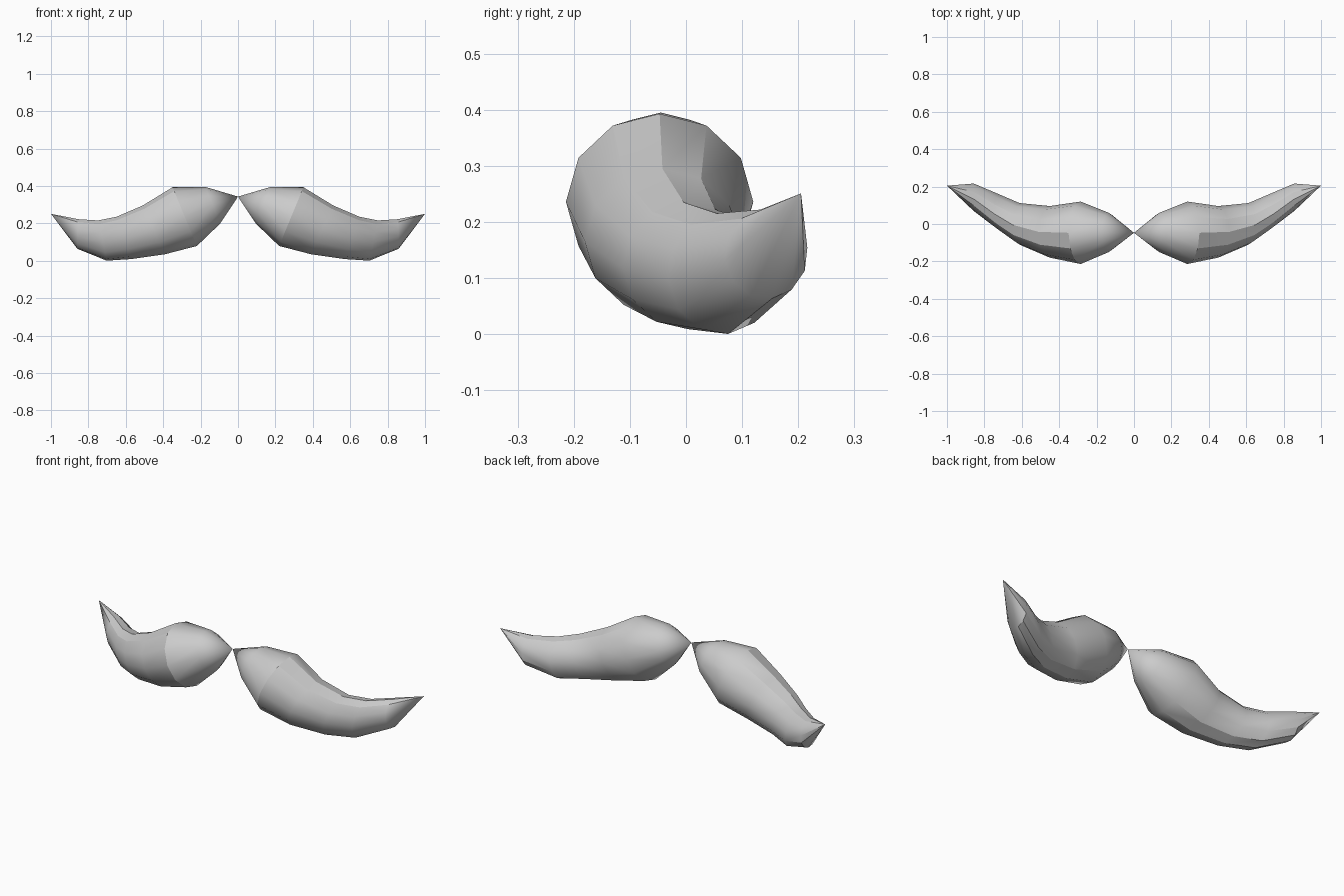
import bpy, bmesh, math
from mathutils import Vector

if "Cube" in bpy.data.objects:
    bpy.data.objects.remove(bpy.data.objects["Cube"])

SIDES = 12

# Cross-sections: centre x, y, z, half-width (y), up-vector x and z, roll in degrees
RINGS = [
    (0.135, -0.045, 0.297, 0.105, 0.040, 0.098, 0),
    (0.285, -0.047, 0.236, 0.167, 0.065, 0.157, 0),
    (0.450, -0.042, 0.165, 0.138, 0.060, 0.130, 0),
    (0.610, 0.000, 0.122, 0.112, 0.040, 0.113, 2),
    (0.725, 0.065, 0.108, 0.097, 0.023, 0.108, 6),
    (0.857, 0.143, 0.143, 0.074, -0.002, 0.080, 8),
]
INNER_TIP = (0, -0.047, 0.343)
OUTER_TIP = (1, 0.205, 0.251)


def add_half(bm, side):
    # Loft one curl of the moustache; side is +1 or -1
    def place(p):
        return bm.verts.new((p[0] * side, p[1], p[2]))

    loops = []
    for cx, cy, cz, w, ux, uz, roll in RINGS:
        loop = []
        for i in range(SIDES):
            a = math.tau * i / SIDES + math.radians(roll)
            p = Vector((cx, cy, cz)) + math.cos(a) * Vector((0, w, 0)) + math.sin(a) * Vector((ux, 0, uz))
            loop.append(place(p))
        loops.append(loop)
    start, end = place(INNER_TIP), place(OUTER_TIP)
    for i in range(SIDES):
        j = (i + 1) % SIDES
        bm.faces.new((start, loops[0][j], loops[0][i]))
        for a, b in zip(loops, loops[1:]):
            bm.faces.new((a[i], a[j], b[j], b[i]))
        bm.faces.new((loops[-1][i], loops[-1][j], end))


# Both halves of the moustache
bm = bmesh.new()
for side in (1, -1):
    add_half(bm, side)
bmesh.ops.recalc_face_normals(bm, faces=bm.faces)
mesh = bpy.data.meshes.new("moustache")
bm.to_mesh(mesh)
bm.free()
obj = bpy.data.objects.new("moustache", mesh)
bpy.context.collection.objects.link(obj)
bpy.context.view_layer.objects.active = obj
obj.select_set(True)
bpy.ops.object.shade_smooth_by_angle(angle=math.radians(30))
